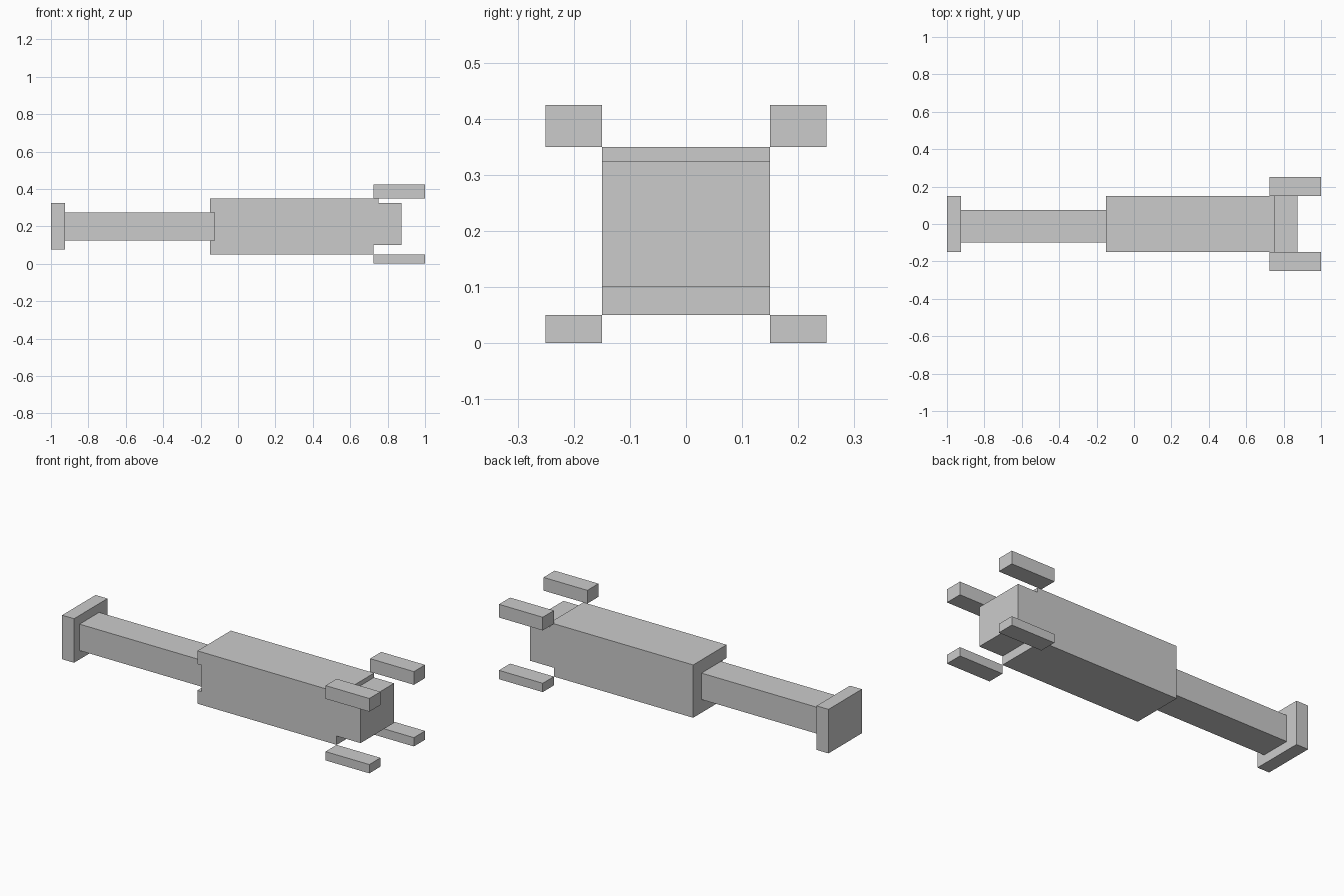
import bpy, bmesh

if "Cube" in bpy.data.objects:
    bpy.data.objects.remove(bpy.data.objects["Cube"])


def finish(name, bm):
    bmesh.ops.recalc_face_normals(bm, faces=bm.faces)
    mesh = bpy.data.meshes.new(name)
    bm.to_mesh(mesh)
    bm.free()
    obj = bpy.data.objects.new(name, mesh)
    bpy.context.collection.objects.link(obj)
    return obj


def box(name, x, y, z):
    """Box from (min, max) ranges."""
    bm = bmesh.new()
    bmesh.ops.create_cube(bm, size=1)
    for v in bm.verts:
        v.co = [r[0] if c < 0 else r[1] for c, r in zip(v.co, (x, y, z))]
    return finish(name, bm)


def extrude_profile(name, points, y0, y1):
    """Extrude an XZ outline along y."""
    bm = bmesh.new()
    face = bm.faces.new([bm.verts.new((x, y0, z)) for x, z in points])
    ext = bmesh.ops.extrude_face_region(bm, geom=[face], use_keep_orig=True)
    for v in ext["geom"]:
        if isinstance(v, bmesh.types.BMVert):
            v.co.y = y1
    return finish(name, bm)


# Main body with the stepped, narrower nose
body = extrude_profile("body", [
    (-0.15, 0.05), (0.725, 0.05), (0.725, 0.10), (0.875, 0.10),
    (0.875, 0.325), (0.75, 0.325), (0.75, 0.35), (-0.15, 0.35)], -0.15, 0.15)

# Socket for the shaft, open on the front side
cutter = box("socket_cutter", (-0.25, -0.125), (-0.25, 0.075), (0.125, 0.275))
cutter.hide_render = True
cutter.hide_viewport = True
cut = body.modifiers.new("socket", "BOOLEAN")
cut.operation = "DIFFERENCE"
cut.solver = "EXACT"
cut.object = cutter

# Shaft and end plate
box("shaft", (-0.925, -0.125), (-0.10, 0.075), (0.125, 0.275))
box("end_plate", (-1, -0.925), (-0.15, 0.15), (0.075, 0.325))

# Four prongs around the nose
for side, y in (("front", (-0.25, -0.15)), ("back", (0.15, 0.25))):
    for level, z in (("lower", (0, 0.05)), ("upper", (0.35, 0.425))):
        box(f"{side}_{level}_prong", (0.725, 1), y, z)
